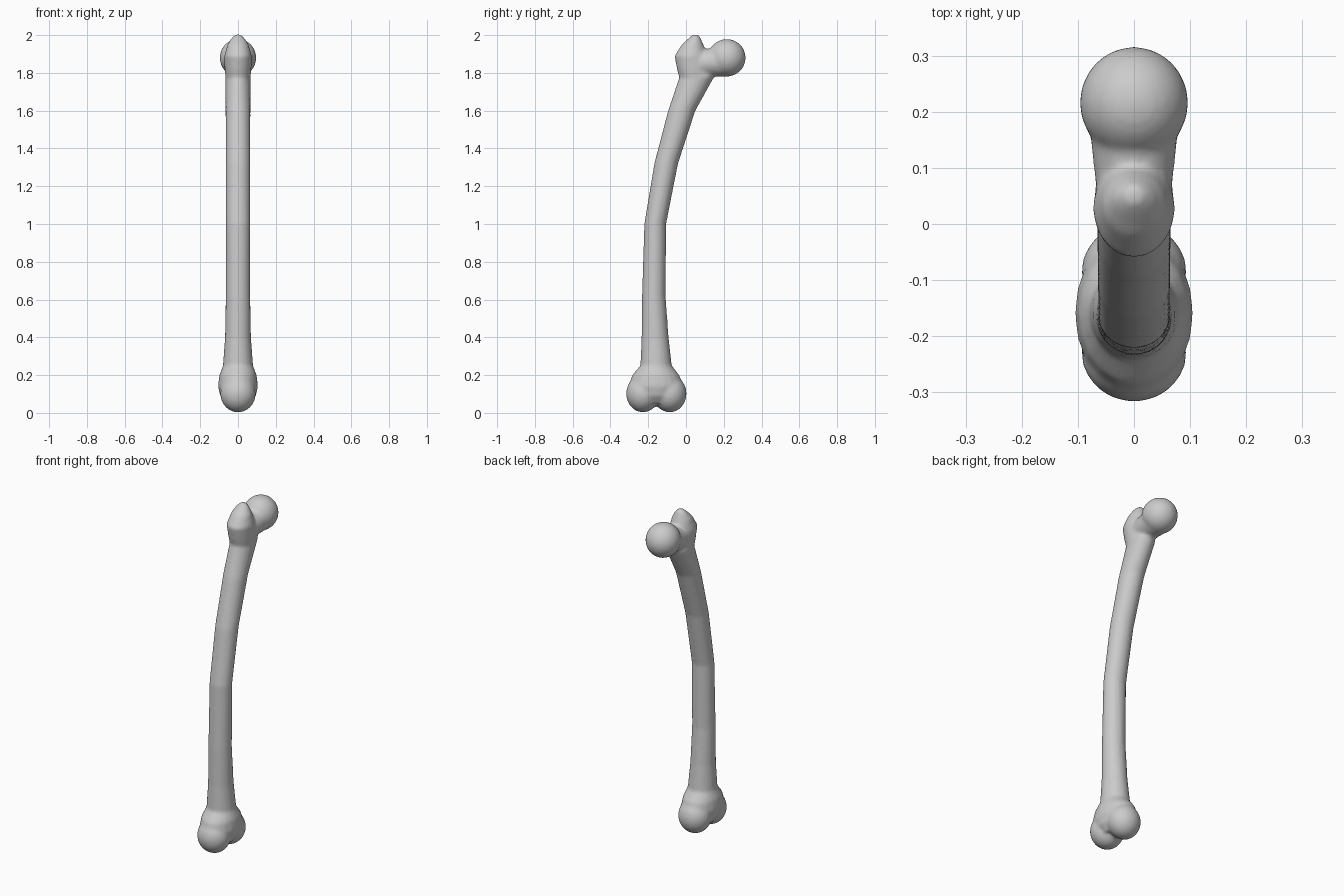
import bpy, bmesh, math
from mathutils import Matrix, Vector

if "Cube" in bpy.data.objects:
    bpy.data.objects.remove(bpy.data.objects["Cube"])

SIDES = 20
bm = bmesh.new()


def loft(sections):
    """Closed tube through horizontal ellipses (z, y_min, y_max, x_radius)."""
    rings = []
    for z, y0, y1, rx in sections:
        ring = []
        for i in range(SIDES):
            a = 2 * math.pi * i / SIDES
            ring.append(bm.verts.new((rx * math.cos(a),
                                      (y0 + y1) / 2 + (y1 - y0) / 2 * math.sin(a), z)))
        rings.append(ring)
    for a, b in zip(rings, rings[1:]):
        for i in range(SIDES):
            j = (i + 1) % SIDES
            bm.faces.new((a[i], a[j], b[j], b[i]))
    bm.faces.new(rings[0][::-1])
    bm.faces.new(rings[-1])


def ball(y, z, rx, ry, rz):
    m = Matrix.Translation((0, y, z)) @ Matrix.Diagonal((rx, ry, rz, 1))
    bmesh.ops.create_uvsphere(bm, u_segments=24, v_segments=16, radius=1, matrix=m)


# curved shaft flaring into the knee end
loft([(0.05, -0.23, -0.09, 0.065), (0.09, -0.27, -0.05, 0.095),
      (0.14, -0.305, -0.012, 0.106), (0.20, -0.285, -0.035, 0.099),
      (0.25, -0.242, -0.075, 0.080), (0.40, -0.235, -0.092, 0.069),
      (0.62, -0.233, -0.108, 0.065), (1.00, -0.221, -0.105, 0.064),
      (1.32, -0.168, -0.042, 0.065), (1.60, -0.095, 0.050, 0.066),
      (1.78, -0.035, 0.150, 0.067), (1.83, -0.035, 0.150, 0.055)])

# two knee knuckles
for y in (-0.228, -0.086):
    ball(y, 0.102, 0.094, 0.089, 0.099)

# pointed upper knob
loft([(1.77, -0.035, 0.13, 0.066), (1.82, -0.048, 0.13, 0.071),
      (1.89, -0.061, 0.115, 0.073), (1.95, -0.022, 0.092, 0.056),
      (1.985, 0.015, 0.077, 0.034), (2.003, 0.036, 0.066, 0.014)])

# neck and round head
neck = Matrix.Translation((0, 0.13, 1.855)) @ Matrix.Rotation(math.radians(-84), 4, 'X')
bmesh.ops.create_cone(bm, cap_ends=True, segments=SIDES, radius1=0.066,
                      radius2=0.084, depth=0.17, matrix=neck)
ball(0.216, 1.88, 0.097, 0.100, 0.099)

bmesh.ops.recalc_face_normals(bm, faces=bm.faces)
mesh = bpy.data.meshes.new("thigh_bone")
bm.to_mesh(mesh)
bm.free()
bone = bpy.data.objects.new("thigh_bone", mesh)
bpy.context.collection.objects.link(bone)
bpy.context.view_layer.objects.active = bone
bone.select_set(True)

# fuse the parts into one softly blended skin
fuse = bone.modifiers.new("fuse", 'REMESH')
fuse.mode = 'VOXEL'
fuse.voxel_size = 0.009
fuse.use_smooth_shade = True
soften = bone.modifiers.new("soften", 'SMOOTH')
soften.factor = 0.5
soften.iterations = 5
for name in ("fuse", "soften"):
    bpy.ops.object.modifier_apply(modifier=name)
bpy.ops.object.shade_smooth()
